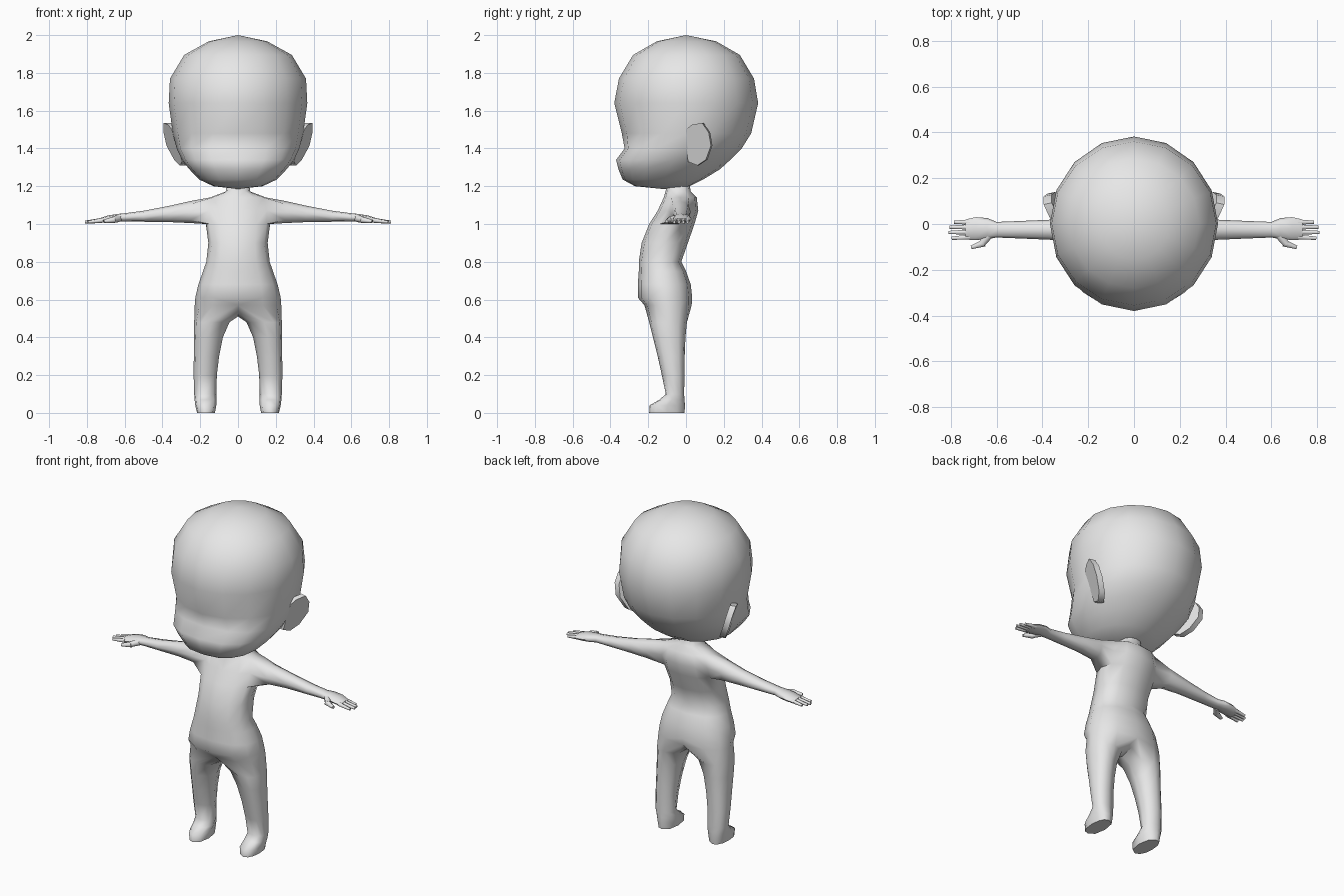
import bpy, bmesh, math
from mathutils import Vector, Matrix

if "Cube" in bpy.data.objects:
    bpy.data.objects.remove(bpy.data.objects["Cube"])

skin = bpy.data.materials.new("plain_grey")
skin.diffuse_color = (0.8, 0.8, 0.8, 1)
skin.use_nodes = True
skin.node_tree.nodes["Principled BSDF"].inputs["Base Color"].default_value = skin.diffuse_color


def finish(name, bm, mirrored=True):
    """Mirror across x, fix normals, smooth and link the part."""
    if mirrored:
        bmesh.ops.mirror(bm, geom=bm.verts[:] + bm.edges[:] + bm.faces[:],
                         axis='X', merge_dist=0.0005)
        bmesh.ops.remove_doubles(bm, verts=bm.verts[:], dist=0.0005)
    bmesh.ops.recalc_face_normals(bm, faces=bm.faces[:])
    for f in bm.faces:
        f.smooth = True
    me = bpy.data.meshes.new(name)
    bm.to_mesh(me)
    bm.free()
    me.materials.append(skin)
    ob = bpy.data.objects.new(name, me)
    bpy.context.collection.objects.link(ob)
    return ob


def spow(v, p):
    return math.copysign(abs(v) ** p, v)


def bridge(bm, a, b, closed=True):
    n = len(a)
    for i in range(n if closed else n - 1):
        j = (i + 1) % n
        bm.faces.new((a[i], a[j], b[j], b[i]))


def cap(bm, ring, co):
    tip = bm.verts.new(co)
    for i in range(len(ring)):
        bm.faces.new((ring[i], ring[(i + 1) % len(ring)], tip))


# Head: stacked 16-sided rings (z, half width, front y, back y)
bm = bmesh.new()
head_rows = [(1.2, .13, -.27, .02), (1.235, .205, -.335, .09), (1.29, .258, -.358, .18),
             (1.34, .297, -.37, .235), (1.4, .325, -.325, .295), (1.48, .345, -.34, .345),
             (1.64, .367, -.38, .382), (1.77, .36, -.355, .36),
             (1.895, .285, -.28, .285), (1.967, .155, -.155, .16)]
rings = []
for z, w, yf, yb in head_rows:
    yc, d, ring = (yf + yb) / 2, (yb - yf) / 2, []
    for i in range(16):
        a = math.tau * i / 16
        s, c = math.sin(a), math.cos(a)
        p = 0.8 if z < 1.45 and s < 0 else 1.0      # broader cheeks in front
        ring.append(bm.verts.new((w * spow(c, p), yc + d * spow(s, p), z)))
    rings.append(ring)
for a, b in zip(rings, rings[1:]):
    bridge(bm, a, b)
cap(bm, rings[0], (0, -.12, 1.185))
cap(bm, rings[-1], (0, 0, 2.0))
finish("head", bm, False)

# Ears: tilted slabs that lean outward towards the back and top
bm = bmesh.new()
outline = [(0, 1.50), (.03, 1.525), (.085, 1.535), (.12, 1.485), (.132, 1.415),
           (.105, 1.34), (.06, 1.31), (.01, 1.33)]
outer, inner = [], []
for y, z in outline:
    x = .335 + .4 * (y - .03) + (.28 if z > 1.42 else .4) * (z - 1.42)
    outer.append(bm.verts.new((x + .005, y, z)))
    inner.append(bm.verts.new((x - .03, y + .008, z)))
bridge(bm, outer, inner)
bm.faces.new(outer)
bm.faces.new(inner[::-1])
ears = finish("ears", bm)

# Body half: torso half-rings run front centre -> side -> back centre
bm = bmesh.new()
torso_rows = [(.57, .229, -.22, .03), (.61, .226, -.255, .033), (.68, .21, -.255, .025),
              (.75, .185, -.25, 0), (.8, .168, -.25, -.025), (.9, .157, -.235, .01),
              (1.0, .17, -.195, .045), (1.07, .17, -.15, .065), (1.14, .15, -.118, .057),
              (1.172, .065, -.108, .025), (1.22, .058, -.1, .018)]
torso = []
for z, w, yf, yb in torso_rows:
    yc, d, ring = (yf + yb) / 2, (yb - yf) / 2, []
    for i in range(7):
        a = math.radians(-90 + 30 * i)
        x = 0 if i in (0, 6) else w * spow(math.cos(a), .8)
        ring.append(bm.verts.new((x, yc + d * spow(math.sin(a), .9), z)))
    torso.append(ring)
for r in range(len(torso) - 1):
    for i in range(6):
        if r in (6, 7) and i in (2, 3):              # arm hole
            continue
        a, b = torso[r], torso[r + 1]
        bm.faces.new((a[i], a[i + 1], b[i + 1], b[i]))

# Arm: 8-sided rings grown from the hole (x, centre y, half depth, bottom z, top z)
lo, mid, hi = torso[6:9]
prev = [lo[2], lo[3], lo[4], mid[4], hi[4], hi[3], hi[2], mid[2]]
bm.verts.remove(mid[3])
for x, yc, d, zb, zt in [(.25, -.03, .055, 1.005, 1.122), (.36, -.025, .044, 1.01, 1.097),
                         (.5, -.025, .038, 1.012, 1.07), (.6, -.025, .034, 1.013, 1.057),
                         (.64, -.02, .046, 1.012, 1.053), (.69, -.02, .05, 1.008, 1.045),
                         (.735, -.024, .044, 1.006, 1.03)]:
    ring = []
    for i in range(8):
        a = math.radians(225 + 45 * i)
        ring.append(bm.verts.new((x, yc + d * spow(math.cos(a), .8),
                                  (zb + zt) / 2 + (zt - zb) / 2 * spow(math.sin(a), .9))))
    bridge(bm, prev, ring)
    prev = ring
bm.faces.new(prev)

# Leg: hip half-ring closed by the crotch line, then 10-sided rings down to the sole
crotch = [bm.verts.new((0, y, z)) for y, z in ((-.02, .53), (-.1, .51), (-.17, .53))]
prev = torso[0] + crotch
angles = [-90, -60, -30, 0, 30, 60, 90, 135, 180, 225]
for z, xi, xo, yf, yb in [(.48, .045, .232, -.195, .005), (.4, .08, .233, -.175, -.003),
                          (.3, .1, .234, -.15, -.007), (.2, .112, .235, -.128, -.008),
                          (.1, .115, .232, -.107, -.01), (.07, .113, .23, -.14, -.008),
                          (.04, .115, .226, -.192, -.005), (0, .122, .217, -.195, -.008)]:
    ring = []
    for deg in angles:
        a = math.radians(deg)
        ring.append(bm.verts.new(((xi + xo) / 2 + (xo - xi) / 2 * spow(math.cos(a), .85),
                                  (yf + yb) / 2 + (yb - yf) / 2 * spow(math.sin(a), .85), z)))
    bridge(bm, prev, ring)
    prev = ring
bm.faces.new(prev)
body = finish("body", bm)


# Fingers and thumb: tapered six-sided stubs
def stub(bm, start, end, r0, r1):
    start, end = Vector(start), Vector(end)
    axis = end - start
    m = Matrix.Translation((start + end) / 2) @ axis.to_track_quat('Z', 'Y').to_matrix().to_4x4()
    bmesh.ops.create_cone(bm, cap_ends=True, segments=6, radius1=r0, radius2=r1,
                          depth=axis.length, matrix=m)


bm = bmesh.new()
for y0, y1, tip in [(.008, .008, .785), (-.013, -.014, .805), (-.035, -.037, .81), (-.057, -.062, .795)]:
    stub(bm, (.715, y0, 1.02), (tip, y1, 1.01), .013, .008)
stub(bm, (.63, -.045, 1.03), (.665, -.088, 1.022), .02, .017)
stub(bm, (.655, -.083, 1.023), (.71, -.102, 1.014), .018, .009)
finish("fingers", bm)

# Keep hard rims on the thin parts
for ob in (ears, body, bpy.data.objects["fingers"]):
    ob.select_set(True)
    bpy.context.view_layer.objects.active = ob
bpy.ops.object.shade_smooth_by_angle(angle=math.radians(65))
